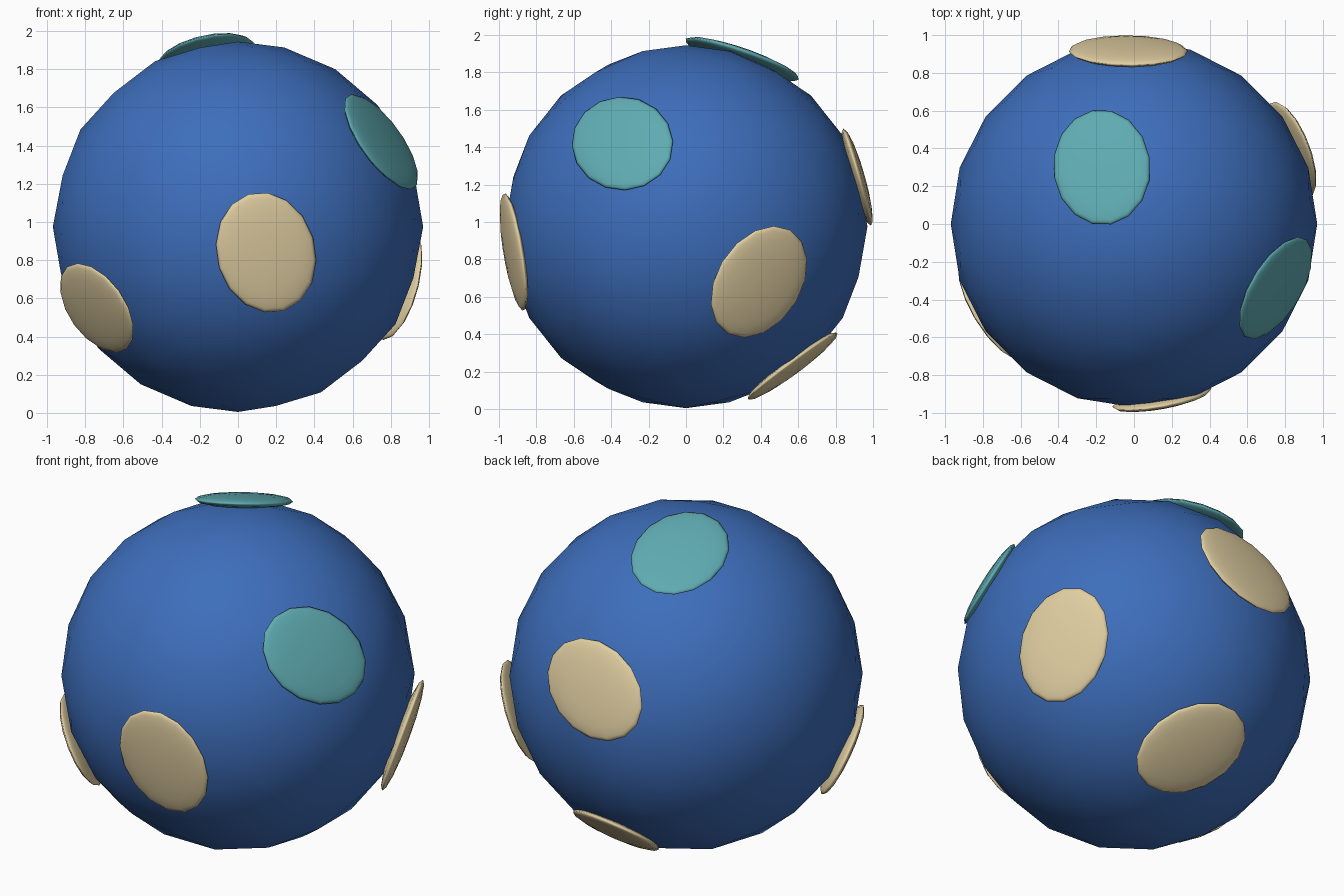
import bpy
from math import radians, cos, sin
from mathutils import Vector, Matrix

cube = bpy.data.objects.get("Cube")
if cube:
    bpy.data.objects.remove(cube)


def material(name, color):
    m = bpy.data.materials.new(name)
    m.use_nodes = True
    m.diffuse_color = (*color, 1)
    m.node_tree.nodes["Principled BSDF"].inputs["Base Color"].default_value = (*color, 1)
    return m


blue = material("blue", (0.047, 0.156, 0.50))
tan = material("tan", (0.75, 0.62, 0.36))
teal = material("teal", (0.114, 0.41, 0.445))

CENTRE = Vector((0, 0, 0.975))


def finish(name, mat):
    ob = bpy.context.object
    ob.name = name
    ob.data.materials.append(mat)
    bpy.ops.object.shade_smooth()
    return ob


# Ball body
bpy.ops.mesh.primitive_ico_sphere_add(subdivisions=3, radius=0.97, location=CENTRE)
finish("ball", blue)


# Oval spot: a flattened sphere lying on the ball, its long axis turned
# by an angle from the horizontal tangent
def spot(name, mat, centre, turn):
    centre = Vector(centre)
    n = (centre - CENTRE).normalized()
    side = Vector((0, 0, 1)).cross(n).normalized()
    up = n.cross(side)
    a = radians(turn)
    long_axis = side * cos(a) + up * sin(a)
    axes = Matrix((long_axis, n.cross(long_axis), n)).transposed().to_4x4()
    bpy.ops.mesh.primitive_uv_sphere_add(segments=16, ring_count=8, radius=1)
    ob = finish(name, mat)
    ob.matrix_world = Matrix.Translation(centre) @ axes @ Matrix.Diagonal((0.325, 0.26, 0.04, 1))


spot("front_spot", tan, (0.147, -0.92, 0.84), 108)
spot("right_front_spot", tan, (-0.74, -0.44, 0.55), 0)
spot("left_spot", tan, (0.83, 0.39, 0.68), 64)
spot("back_spot", tan, (-0.03, 0.915, 1.24), -23)
spot("lower_back_spot", tan, (0.07, 0.57, 0.23), 45)
spot("left_front_spot", teal, (0.75, -0.34, 1.42), -36)
spot("top_spot", teal, (-0.17, 0.30, 1.87), 71)
